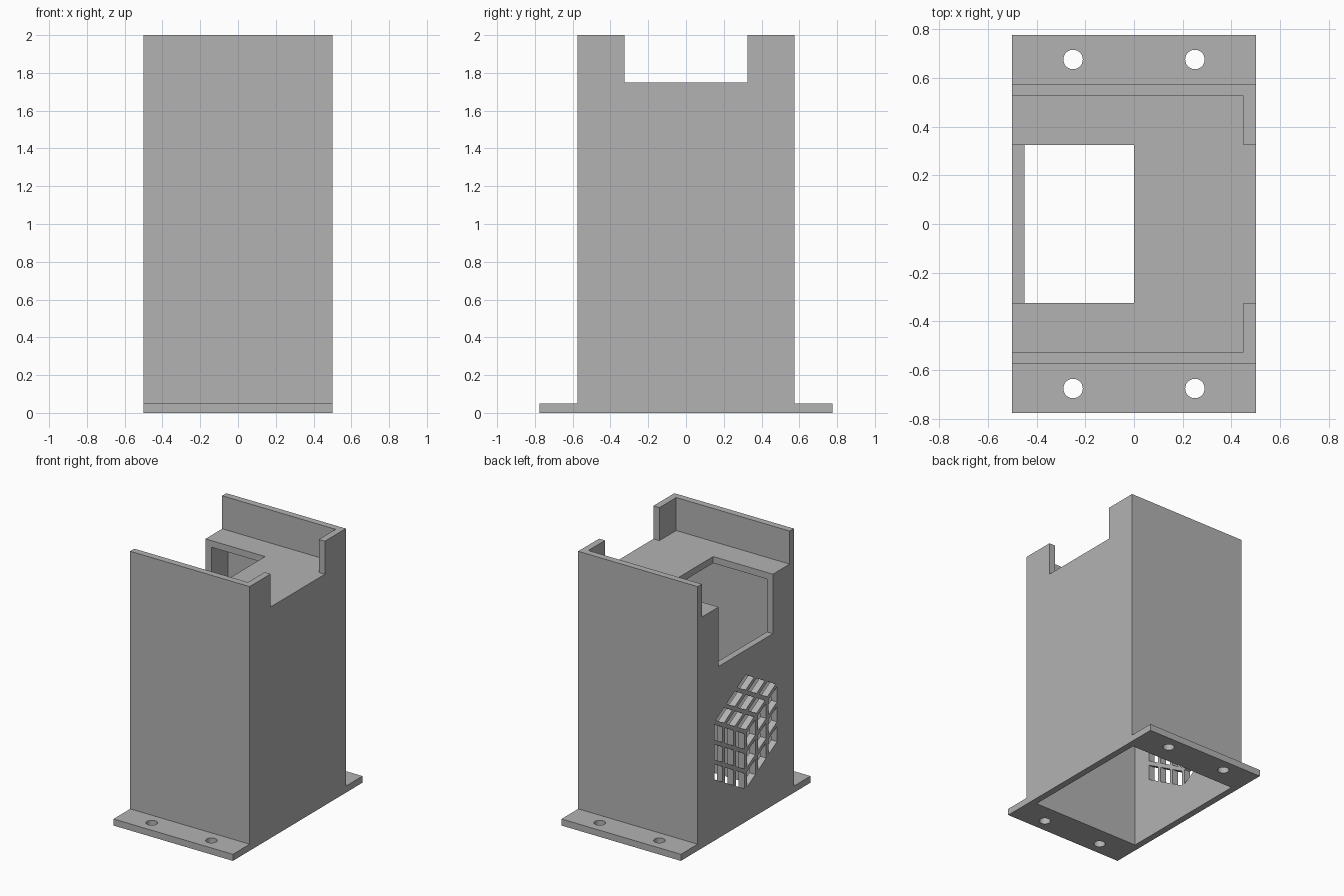
import bpy, bmesh, math
from mathutils import Matrix, Vector

cube = bpy.data.objects.get("Cube")
if cube:
    bpy.data.objects.remove(cube, do_unlink=True)

grey = bpy.data.materials.new("plain grey")
grey.use_nodes = True
grey.diffuse_color = (0.45, 0.45, 0.45, 1)
grey.node_tree.nodes["Principled BSDF"].inputs["Base Color"].default_value = grey.diffuse_color


def add_object(name, bm):
    bmesh.ops.recalc_face_normals(bm, faces=bm.faces)
    mesh = bpy.data.meshes.new(name)
    bm.to_mesh(mesh)
    bm.free()
    mesh.materials.append(grey)
    obj = bpy.data.objects.new(name, mesh)
    bpy.context.scene.collection.objects.link(obj)
    return obj


def box(name, low, high):
    low, high = Vector(low), Vector(high)
    bm = bmesh.new()
    bmesh.ops.create_cube(bm, size=1, matrix=Matrix.Translation((low + high) / 2)
                          @ Matrix.Diagonal((*(high - low), 1)))
    return add_object(name, bm)


def cut(target, cutter):
    cutter.hide_render = True
    mod = target.modifiers.new("cut", "BOOLEAN")
    mod.operation, mod.solver, mod.object = "DIFFERENCE", "EXACT", cutter
    graph = bpy.context.evaluated_depsgraph_get()
    mesh = bpy.data.meshes.new_from_object(target.evaluated_get(graph))
    target.modifiers.clear()
    target.data = mesh
    bpy.data.objects.remove(cutter, do_unlink=True)


WALL = 0.05
HX, HY, TOP = 0.5, 0.575, 2.0
DECK = 1.75       # height of the recessed top plate
NOTCH = 0.325     # half width of the notch and the window

# Tower: hollow below, open tray above the deck
housing = box("housing", (-HX, -HY, 0), (HX, HY, TOP))
cut(housing, box("hollow", (-HX + WALL, -HY + WALL, -0.1), (HX - WALL, HY - WALL, DECK - WALL)))
cut(housing, box("tray", (-0.6, -HY + WALL, DECK), (HX - WALL, HY - WALL, 2.1)))
cut(housing, box("notch", (0.4, -NOTCH, DECK), (0.6, NOTCH, 2.1)))
cut(housing, box("window", (-0.6, -NOTCH, 1.3), (0, NOTCH, 1.85)))

# Hexagonal vent: three rhombi, each a grid of rhombic holes
CELLS, SIDE, GAP, VENT_Z = 3, 0.45, 0.03, 0.68
bm = bmesh.new()
pitch = SIDE / CELLS
margin = GAP / 2 / math.sin(math.radians(60)) / pitch
for turn in (30, 150, 270):
    a, b = (Vector((0, math.cos(math.radians(t)), math.sin(math.radians(t)))) * pitch
            for t in (turn, turn + 120))
    for i in range(CELLS):
        for j in range(CELLS):
            i0, i1, j0, j1 = i + margin, i + 1 - margin, j + margin, j + 1 - margin
            corners = [a * u + b * v + Vector((-0.6, 0, VENT_Z))
                       for u, v in ((i0, j0), (i1, j0), (i1, j1), (i0, j1))]
            face = bm.faces.new([bm.verts.new(c) for c in corners])
            ext = bmesh.ops.extrude_face_region(bm, geom=[face])["geom"]
            bmesh.ops.translate(bm, vec=(0.25, 0, 0),
                                verts=[g for g in ext if isinstance(g, bmesh.types.BMVert)])
cut(housing, add_object("vent_holes", bm))

# Mounting flanges with two screw holes each
for name, side in (("front_flange", -1), ("back_flange", 1)):
    ys = sorted((side * HY, side * 0.775))
    flange = box(name, (-HX, ys[0], 0), (HX, ys[1], WALL))
    bm = bmesh.new()
    for x in (-0.25, 0.25):
        bmesh.ops.create_cone(bm, cap_ends=True, segments=32, radius1=0.04, radius2=0.04,
                              depth=0.3, matrix=Matrix.Translation((x, side * 0.675, 0)))
    cut(flange, add_object("screw_holes", bm))
